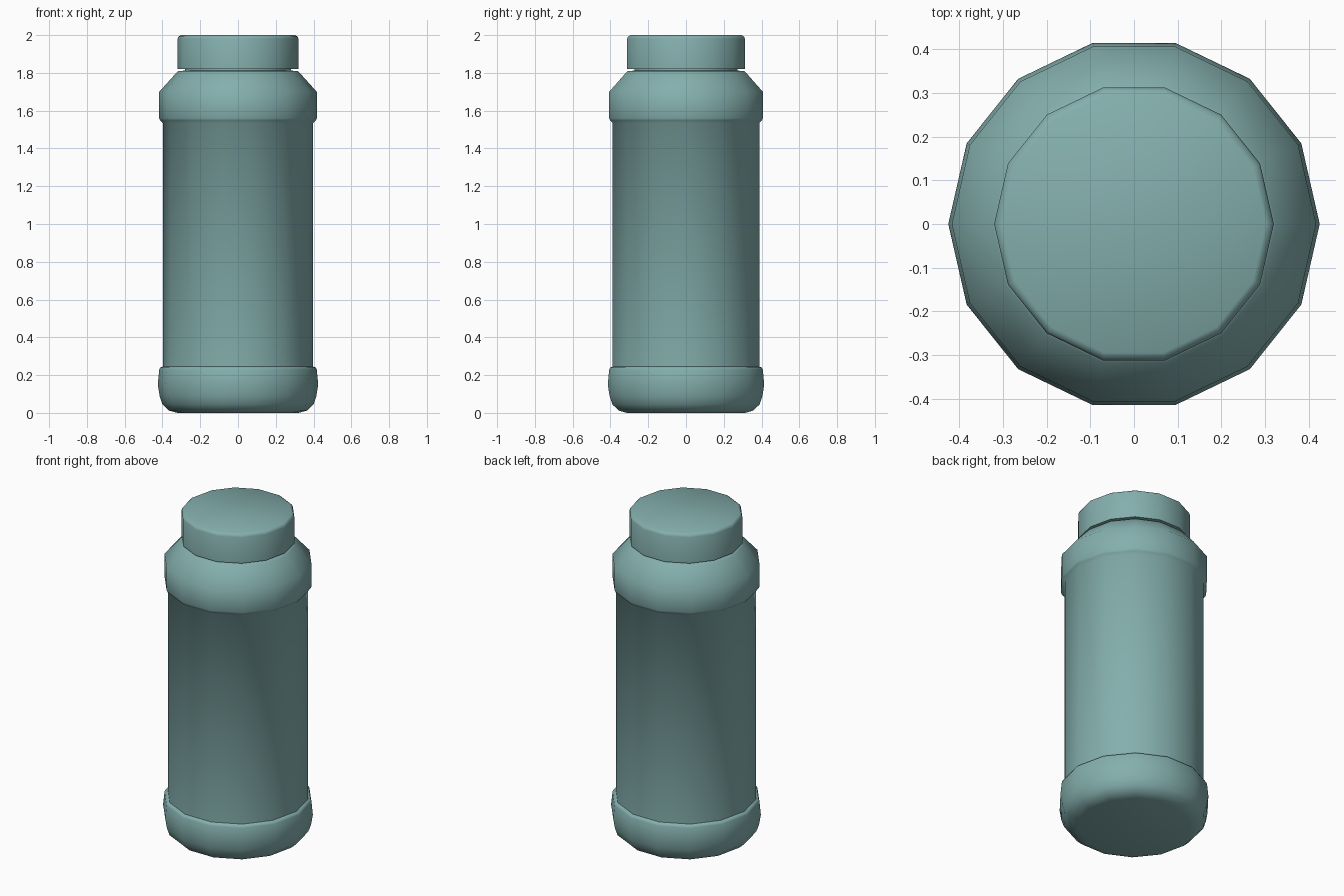
import bpy, bmesh, math

if "Cube" in bpy.data.objects:
    bpy.data.objects.remove(bpy.data.objects["Cube"])

SIDES = 14


def lathe(name, profile, material, angle):
    """Revolve (radius, z) points around z, closing both ends with flat discs."""
    bm = bmesh.new()
    rings = []
    for r, z in profile:
        rings.append([bm.verts.new((r * math.cos(2 * math.pi * i / SIDES),
                                    r * math.sin(2 * math.pi * i / SIDES), z))
                      for i in range(SIDES)])
    for low, high in zip(rings, rings[1:]):
        for i in range(SIDES):
            j = (i + 1) % SIDES
            bm.faces.new((low[i], low[j], high[j], high[i]))
    bm.faces.new(rings[0][::-1])
    bm.faces.new(rings[-1])
    mesh = bpy.data.meshes.new(name)
    bm.to_mesh(mesh)
    bm.free()
    obj = bpy.data.objects.new(name, mesh)
    bpy.context.collection.objects.link(obj)
    mesh.materials.append(material)
    bpy.ops.object.select_all(action='DESELECT')
    obj.select_set(True)
    bpy.context.view_layer.objects.active = obj
    bpy.ops.object.shade_smooth_by_angle(angle=math.radians(angle))
    return obj


teal = bpy.data.materials.new("teal_plastic")
teal.diffuse_color = (0.23, 0.43, 0.42, 1)
teal.use_nodes = True
teal.node_tree.nodes["Principled BSDF"].inputs["Base Color"].default_value = teal.diffuse_color

# Bottle: rounded foot, recessed straight wall, shoulder and short neck
lathe("bottle_body", [
    (0.32, 0.0), (0.365, 0.012), (0.40, 0.045), (0.415, 0.09),
    (0.425, 0.15), (0.417, 0.23), (0.412, 0.24), (0.398, 0.245),
    (0.398, 1.535), (0.412, 1.548), (0.417, 1.56), (0.417, 1.70),
    (0.325, 1.802), (0.315, 1.81), (0.28, 1.812), (0.28, 1.85),
], teal, 62)

# Screw cap with a small bevel round the top edge
lathe("cap", [
    (0.32, 1.82), (0.32, 1.98), (0.315, 1.992), (0.302, 2.0),
], teal, 50)
